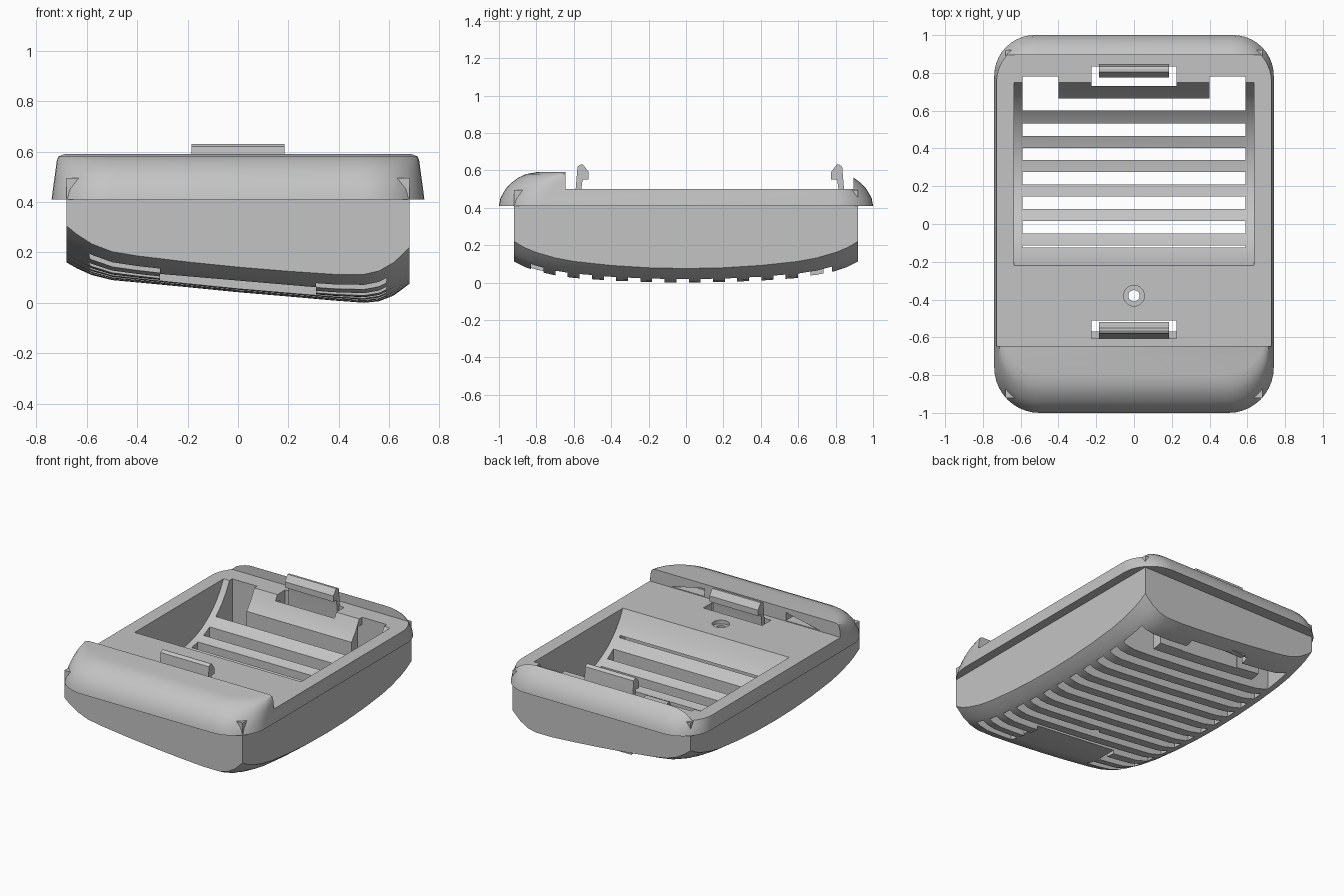
import bpy, bmesh, math

cube = bpy.data.objects.get("Cube")
if cube:
    bpy.data.objects.remove(cube, do_unlink=True)

grey = bpy.data.materials.new("light_grey_plastic")
grey.use_nodes = True
grey.diffuse_color = (0.55, 0.55, 0.55, 1)
grey.node_tree.nodes["Principled BSDF"].inputs["Base Color"].default_value = grey.diffuse_color


def finish(bm, name):
    bmesh.ops.recalc_face_normals(bm, faces=bm.faces)
    mesh = bpy.data.meshes.new(name)
    bm.to_mesh(mesh)
    bm.free()
    mesh.materials.append(grey)
    obj = bpy.data.objects.new(name, mesh)
    bpy.context.collection.objects.link(obj)
    return obj


def loft(rings, name):
    """Skin a closed solid over a stack of equal-length rings."""
    bm = bmesh.new()
    loops = [[bm.verts.new(p) for p in ring] for ring in rings]
    n = len(loops[0])
    for a, b in zip(loops, loops[1:]):
        for i in range(n):
            bm.faces.new((a[i], a[(i + 1) % n], b[(i + 1) % n], b[i]))
    bm.faces.new(loops[0])
    bm.faces.new(loops[-1])
    return finish(bm, name)


def prism_x(profile, x0, x1, name):
    return loft([[(x, y, z) for y, z in profile] for x in (x0, x1)], name)


def prism_y(profile, y0, y1, name):
    return loft([[(x, y, z) for x, z in profile] for y in (y0, y1)], name)


def box(x0, x1, y0, y1, z0, z1):
    return prism_x([(y0, z0), (y1, z0), (y1, z1), (y0, z1)], x0, x1, "cutter")


def cylinder(y, r, z0, z1):
    angles = [math.tau * i / 32 for i in range(32)]
    return loft([[(r * math.cos(a), y + r * math.sin(a), z) for a in angles]
                 for z in (z0, z1)], "cutter")


def combine(target, other, operation="DIFFERENCE"):
    mod = target.modifiers.new("combine", "BOOLEAN")
    mod.operation = operation
    mod.solver = "EXACT"
    mod.object = other
    bpy.context.view_layer.objects.active = target
    bpy.ops.object.modifier_apply(modifier=mod.name)
    bpy.data.objects.remove(other, do_unlink=True)


def rounded_rect(z, w, d, r_back, r_front, steps=10):
    ring = []
    corners = [(1, 1, r_back), (-1, 1, r_back), (-1, -1, r_front), (1, -1, r_front)]
    for k, (sx, sy, r) in enumerate(corners):
        for i in range(steps + 1):
            a = math.pi / 2 * (k + i / steps)
            ring.append((sx * (w - r) + r * math.cos(a), sy * (d - r) + r * math.sin(a), z))
    return ring


# Lower tray: square corners, belly is the sum of two curves lifted at the corners
across = [(-.68, .16), (-.64, .137), (-.58, .11), (-.5, .09), (-.4, .081), (-.2, .062),
          (0, .042), (.2, .025), (.38, .009), (.5, .0), (.56, .006), (.62, .03), (.68, .075)]
half = [(0, 0), (.2, .002), (.4, .008), (.6, .019), (.7, .031), (.8, .052), (.86, .071), (.92, .1)]
along = [(-y, h) for y, h in reversed(half[1:])] + half
bm = bmesh.new()
grid = [[bm.verts.new((x, y, fx + fy + .045 * (x / .68) ** 4 * (y / .92) ** 2))
         for y, fy in along] for x, fx in across]
belly = [bm.faces.new((grid[i][j], grid[i + 1][j], grid[i + 1][j + 1], grid[i][j + 1]))
         for i in range(len(across) - 1) for j in range(len(along) - 1)]
top = bmesh.ops.extrude_face_region(bm, geom=belly, use_keep_orig=True)
for v in top["geom"]:
    if isinstance(v, bmesh.types.BMVert):
        v.co.z = 0.495
case = finish(bm, "case_body")

# Upper rim with rounded ends, joined to the tray
layers = [(.41, .74, 1), (.45, .735, .993), (.5, .728, .965), (.53, .724, .938),
          (.56, .72, .898), (.58, .716, .855), (.59, .705, .80)]
rim = loft([rounded_rect(z, w, d, .215, .24) for z, w, d in layers], "rim")
combine(case, rim, "UNION")

# Flat deck between the front hump and the back lip
combine(case, box(-1, 1, -.645, .895, .5, .8))

# Main opening with a cradle-shaped floor
arc = []
for i in range(25):
    y = -.22 + .97 * i / 24
    arc.append((y, .724 - math.sqrt(.285 - (y - .265) ** 2)))
combine(case, prism_x(arc + [(.75, .8), (-.22, .8)], -.635, .635, "cutter"))

# Shallow recess under the front, between the two short rows of slats
combine(case, prism_y([(-.31, -.2), (.31, -.2), (.31, .062), (-.31, .115)], -.96, -.56, "cutter"))

# Vent slots through the belly, split by the recess near the front
for k in range(11):
    y = .5 - .1295 * k
    ztop = .45 if y > -.1 else .36
    spans = [(-.59, .59)] if y > -.6 else [(-.59, -.31), (.31, .59)]
    for x0, x1 in spans:
        combine(case, box(x0, x1, y - .033, y + .033, -.1, ztop))

# Back opening around the cross block
combine(case, box(-.59, .59, .60, .665, -.1, .7))
combine(case, box(-.4, .4, .735, .78, -.1, .45))
for x0, x1 in ((-.59, -.4), (.4, .59)):
    combine(case, box(x0, x1, .66, .78, -.1, .7))

# Clip pockets
combine(case, box(-.225, .225, .73, .835, -.1, .7))
combine(case, box(-.225, .225, -.605, -.51, .3, .7))

# Screw hole with counterbore
combine(case, cylinder(-.38, .03, -.1, .8))
combine(case, cylinder(-.38, .055, .475, .8))

# Triangular recesses in the inner face of the hump
for s in (-1, 1):
    combine(case, prism_y([(s * .31, .505), (s * .57, .505), (s * .31, .56)], -.72, -.6, "cutter"))

# Snap clips, barbs facing each other
clip = [(-.605, .3), (-.59, .5), (-.58, .62), (-.565, .63), (-.55, .63), (-.52, .59),
        (-.52, .55), (-.553, .55), (-.56, .5), (-.565, .3)]
front_clip = prism_x(clip, -.185, .185, "front_clip")
back_clip = prism_x([(.255 - y, z if z > .3 else .12) for y, z in clip],
                    -.185, .185, "back_clip")

for obj in (case, front_clip, back_clip):
    bpy.ops.object.select_all(action="DESELECT")
    obj.select_set(True)
    bpy.context.view_layer.objects.active = obj
    bpy.ops.object.shade_smooth_by_angle(angle=math.radians(28))
